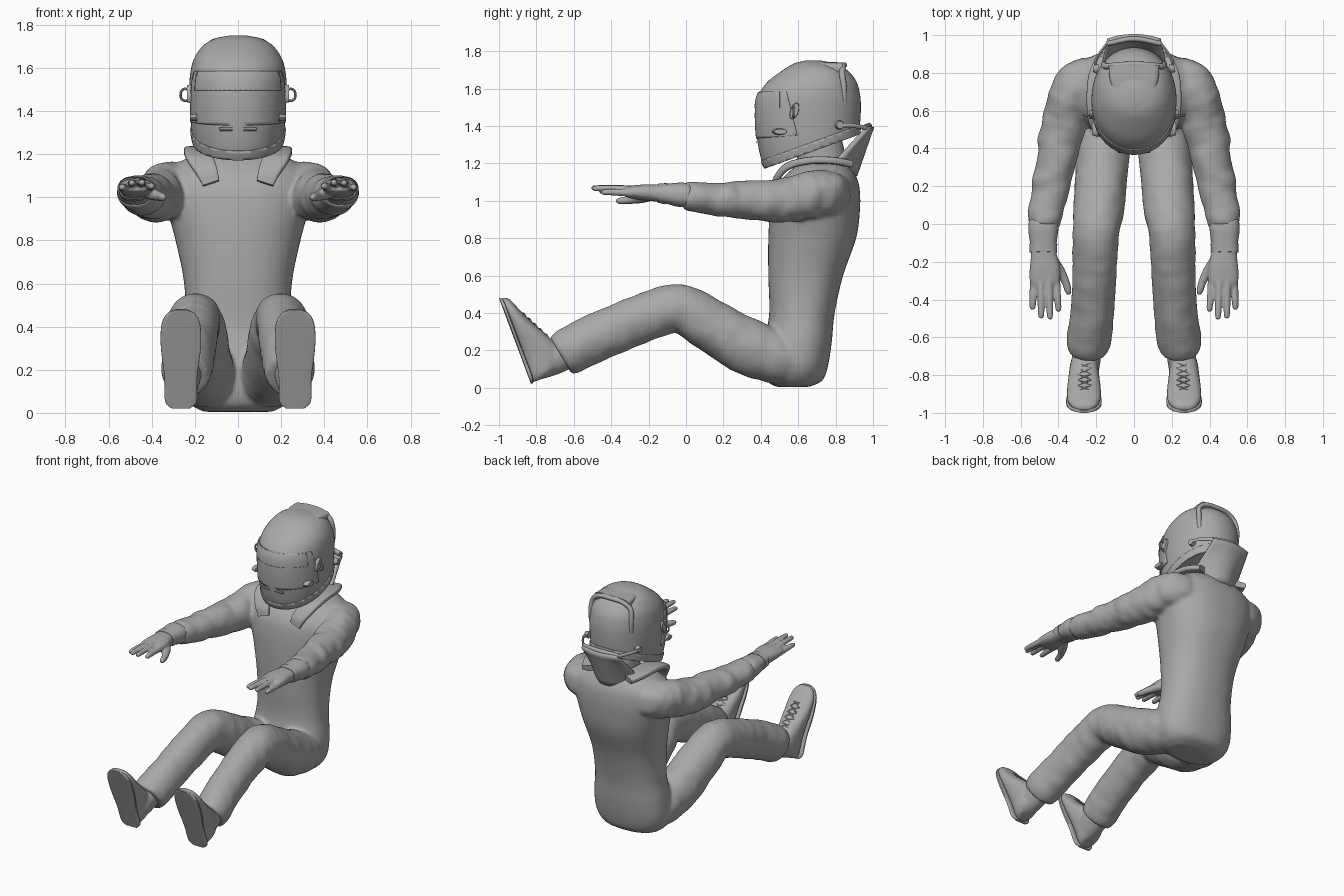
import bpy, bmesh, math
from mathutils import Vector, noise

cube = bpy.data.objects.get("Cube")
if cube:
    bpy.data.objects.remove(cube)

grey = bpy.data.materials.new("plain_grey")
grey.use_nodes = True
GREY = (0.4, 0.4, 0.4, 1)
grey.diffuse_color = GREY
grey.node_tree.nodes["Principled BSDF"].inputs["Base Color"].default_value = GREY
X, Y, Z = Vector((1, 0, 0)), Vector((0, 1, 0)), Vector((0, 0, 1))


def spline(rows, steps):
    """Catmull-Rom interpolation through rows of numbers."""
    rows = [Vector(r) for r in rows]
    pts = [2 * rows[0] - rows[1]] + rows + [2 * rows[-1] - rows[-2]]
    out = []
    for i in range(1, len(pts) - 2):
        a, b, c, d = pts[i - 1:i + 3]
        for k in range(steps):
            t = k / steps
            out.append(0.5 * (2 * b + (c - a) * t + (2 * a - 5 * b + 4 * c - d) * t ** 2
                              + (3 * b - a - 3 * c + d) * t ** 3))
    return out + [rows[-1]]


def tube(bm, rows, ref=X, axis=None, side=1, sides=32, steps=5, power=2.0, folds=0.0):
    """Capped loft through rows of x, y, z, radius along ref, other radius."""
    rows = spline(rows, steps)
    centres = [Vector(r[:3]) for r in rows]
    rings = []
    for i, r in enumerate(rows):
        t = axis or (centres[min(i + 1, len(rows) - 1)] - centres[max(i - 1, 0)]).normalized()
        a = (ref - t * ref.dot(t)).normalized()
        b = t.cross(a)
        ring = []
        for k in range(sides):
            c, s = math.cos(math.tau * k / sides), math.sin(math.tau * k / sides)
            c = math.copysign(abs(c) ** (2 / power), c)
            s = math.copysign(abs(s) ** (2 / power), s)
            off = a * c * r[3] + b * s * r[4]
            p = centres[i] + off
            if folds:
                p += off * folds * noise.noise(Vector((p.x * 7, p.y * 17, p.z * 9)))
            ring.append(bm.verts.new((p.x * side, p.y, p.z)))
        rings.append(ring)
    faces = [bm.faces.new(rings[0]), bm.faces.new(rings[-1][::-1])]
    for lo, hi in zip(rings, rings[1:]):
        for k in range(sides):
            j = (k + 1) % sides
            faces.append(bm.faces.new((lo[k], lo[j], hi[j], hi[k])))
    bmesh.ops.recalc_face_normals(bm, faces=faces)


def finish(name, bm, angle=40, voxel=0, thick=0):
    mesh = bpy.data.meshes.new(name)
    bm.to_mesh(mesh)
    bm.free()
    ob = bpy.data.objects.new(name, mesh)
    bpy.context.collection.objects.link(ob)
    mesh.materials.append(grey)
    if voxel:
        rm = ob.modifiers.new("blend", 'REMESH')
        rm.mode, rm.voxel_size, rm.use_smooth_shade = 'VOXEL', voxel, True
        sm = ob.modifiers.new("soften", 'SMOOTH')
        sm.factor, sm.iterations = 0.5, 6
    if thick:
        ob.modifiers.new("thickness", 'SOLIDIFY').thickness = thick
    bpy.ops.object.select_all(action='DESELECT')
    ob.select_set(True)
    bpy.context.view_layer.objects.active = ob
    bpy.ops.object.shade_smooth_by_angle(angle=math.radians(angle))
    return ob


def part(name, rows, **kw):
    bm = bmesh.new()
    tube(bm, rows, **kw)
    return finish(name, bm)


# One-piece suit: torso, sleeves and trouser legs blended together
suit = bmesh.new()
torso = [(0, .57, .005, .16, .09), (0, .58, .04, .22, .15), (0, .585, .12, .265, .175),
         (0, .6, .25, .265, .18), (0, .62, .4, .245, .175), (0, .64, .6, .25, .2),
         (0, .675, .8, .29, .235), (0, .69, .95, .33, .24), (0, .7, 1.05, .34, .23),
         (0, .715, 1.12, .32, .2), (0, .73, 1.18, .24, .15), (0, .74, 1.21, .15, .11)]
tube(suit, torso, axis=Z, sides=48, power=2.3)
arm = [(.2, .78, 1.05, .11, .1), (.28, .755, 1.045, .12, .125), (.34, .66, 1.03, .125, .115),
       (.378, .5, 1.0, .117, .118), (.42, .3, 1.005, .1, .105), (.45, .15, 1.01, .09, .098),
       (.47, .03, 1.025, .078, .093), (.475, -.01, 1.028, .07, .085)]
leg = [(.12, .64, .15, .12, .12), (.15, .47, .17, .14, .145), (.17, .3, .235, .14, .15),
       (.185, .1, .355, .135, .138), (.2, -.04, .425, .125, .13), (.205, -.18, .39, .12, .13),
       (.213, -.33, .335, .115, .13), (.225, -.5, .26, .115, .128), (.238, -.62, .2, .118, .125),
       (.24, -.67, .17, .105, .115)]
for s in (1, -1):
    tube(suit, arm, ref=Z, side=s, folds=.13)
    tube(suit, leg, side=s, folds=.06)
finish("suit", suit, voxel=.012)

part("neck", [(0, .73, 1.12, .12, .13), (0, .72, 1.25, .11, .13), (0, .69, 1.38, .11, .13)], axis=Z)

# Helmet shell, trimmed by sloping planes
helmet_rows = [(1.12, .46, .88, .17), (1.2, .41, .9, .195), (1.3, .385, .92, .215),
               (1.4, .375, .93, .222), (1.5, .375, .935, .225), (1.57, .39, .93, .222),
               (1.64, .44, .91, .205), (1.7, .52, .86, .165), (1.735, .58, .79, .11),
               (1.75, .64, .72, .04)]


def shell(name, grow, cuts, cap=False, thick=0):
    """Helmet surface grown outward, keeping the side each cut normal points to."""
    bm = bmesh.new()
    tube(bm, [(0, (f + b) / 2, z, w + grow, (b - f) / 2 + grow) for z, f, b, w in helmet_rows],
         axis=Z, sides=64, steps=6, power=2.1)
    for co, no in cuts:
        geom = bm.verts[:] + bm.edges[:] + bm.faces[:]
        cut = bmesh.ops.bisect_plane(bm, geom=geom, plane_co=co, plane_no=no, clear_inner=True)
        if cap:
            bmesh.ops.holes_fill(bm, edges=[e for e in cut["geom_cut"] if isinstance(e, bmesh.types.BMEdge)])
    return finish(name, bm, thick=thick)


up = Vector((0, -.36, 1))
chin = Vector((0, .43, 1.175))
shell("helmet", 0, [(chin, up)], cap=True)
shell("helmet_rim", .006, [(chin, up), (chin + Z * .05, -up)], thick=.008)
shell("visor", .006, [((0, .4, 1.335), (0, -.08, 1)), ((0, .4, 1.585), (0, 0, -1)),
                      ((0, .57, 1.45), (0, -1, -.25))], thick=.008)
shell("visor_strip", .009, [((0, .4, 1.5), Z), ((0, .4, 1.583), -Z), ((0, .5, 1.45), -Y)], thick=.005)

# Rear spoiler on the helmet
part("spoiler_ramp", [(0, .64, 1.715, .08, .025), (0, .75, 1.71, .125, .032),
                      (0, .838, 1.705, .135, .035)], axis=Y, power=4)
half = [(.155, .845, 1.52), (.16, .845, 1.6), (.148, .835, 1.68), (.09, .84, 1.718)]
lip = half + [(0, .845, 1.725)] + [(-x, y, z) for x, y, z in reversed(half)]
part("spoiler_lip", [p + (.016, .016) for p in lip], ref=Y, sides=10)

# Chin vents
for x in (-.055, .055):
    part("chin_vent", [(x - .03, .384, 1.315, .008, .008), (x + .03, .384, 1.315, .008, .008)],
         ref=Z, sides=8)

# Neck restraint: tall curved collar
bm = bmesh.new()
N, M = 16, 8
grid = [[bm.verts.new((u * (.17 - .035 * v), .895 + .09 * v - (.15 * (1 - v) + .02) * u * u, 1.14 + .26 * v))
         for u in (2 * i / N - 1 for i in range(N + 1))] for v in (j / M for j in range(M + 1))]
for j in range(M):
    for i in range(N):
        bm.faces.new((grid[j][i], grid[j][i + 1], grid[j + 1][i + 1], grid[j + 1][i]))
finish("restraint_collar", bm, thick=.022)
part("collar_top_bar", [(-.14, .955, 1.39, .018, .014), (0, .98, 1.4, .018, .014),
                        (.14, .955, 1.39, .018, .014)], ref=Z, sides=12)

yoke = [(.125, .468, 1.065, .04, .014), (.145, .485, 1.12, .05, .018), (.178, .545, 1.185, .062, .02),
        (.185, .66, 1.215, .066, .02), (.175, .78, 1.215, .066, .02), (.14, .87, 1.2, .06, .02)]
foot_dir, foot_up = Vector((0, -.35, .937)), Vector((0, .937, .35))
heel = Vector((.265, -.825, .022))


def foot_row(s, thick, width, lift=0):
    c = heel + foot_dir * s + foot_up * (lift + thick / 2)
    return (*c, width, thick / 2)


for s, label in ((1, "left"), (-1, "right")):
    part(label + "_yoke", yoke, side=s, power=4)
    part(label + "_tether", [(.195, .8, 1.40, .012, .008), (.2, .87, 1.405, .012, .008),
                             (.135, .965, 1.39, .012, .008)], ref=Z, side=s, sides=10)
    part(label + "_tether_post", [(.19, .82, 1.405, .025, .025), (.215, .825, 1.405, .02, .02)],
         side=s, ref=Z, sides=16)
    # Visor hinge, catch and pull loop
    part(label + "_hinge", [(.205, .58, 1.48, .05, .024), (.236, .58, 1.48, .042, .02)],
         side=s, ref=Vector((0, .35, 1)), axis=X, sides=20)
    part(label + "_visor_catch", [(.19, .5, 1.37, .018, .04), (.222, .505, 1.37, .014, .034)],
         side=s, ref=Z, axis=X, sides=16)
    loop = [(.245 + .022 * math.cos(a), .575, 1.475 + .028 * math.sin(a), .006, .006)
            for a in (math.tau * k / 12 for k in range(13))]
    part(label + "_visor_loop", loop, ref=Y, side=s, sides=8, steps=2)

    # Glove: gauntlet, palm, fingers and thumb
    glove = bmesh.new()
    tube(glove, [(.478, .02, 1.03, .062, .078), (.48, -.03, 1.032, .066, .08), (.48, -.1, 1.038, .054, .071),
                 (.478, -.16, 1.042, .046, .068), (.472, -.23, 1.045, .042, .08),
                 (.472, -.3, 1.047, .033, .08), (.472, -.335, 1.05, .02, .07)], ref=Z, side=s, power=2.4)
    for x0, x1, y1, z in ((.412, .4, -.465, 1.045), (.452, .445, -.505, 1.062),
                          (.493, .492, -.5, 1.06), (.53, .537, -.455, 1.04)):
        tube(glove, [(x0, -.28, z, .02, .021), (x0 * .4 + x1 * .6, -.39, z + .006, .018, .019),
                     (x1, y1 + .015, z + .006, .015, .016), (x1, y1, z + .005, .007, .007)],
             ref=Z, side=s, sides=16)
    tube(glove, [(.44, -.18, 1.03, .03, .03), (.4, -.24, 1.015, .028, .03), (.365, -.3, 1.005, .022, .022),
                 (.348, -.355, 1.0, .018, .018), (.343, -.375, 1.0, .008, .008)], ref=Z, side=s, sides=16)
    finish(label + "_glove", glove, voxel=.006)
    part(label + "_glove_strap", [(.48, -.105, 1.038, .057, .074), (.48, -.15, 1.041, .051, .072)],
         ref=Z, side=s, power=2.4)

    # Shoe: rounded upper with ankle, flat sole, crossed laces
    shoe = bmesh.new()
    tube(shoe, [foot_row(.005, .1, .045), foot_row(.04, .165, .07), foot_row(.13, .2, .076),
                foot_row(.22, .165, .083), foot_row(.31, .115, .09), foot_row(.4, .075, .088),
                foot_row(.46, .05, .065), foot_row(.482, .03, .03)], axis=foot_dir, side=s, power=2.4)
    tube(shoe, [(.26, -.8, .12, .07, .08), (.253, -.72, .155, .076, .09), (.245, -.62, .2, .08, .09)], side=s)
    finish(label + "_shoe", shoe, voxel=.009)
    part(label + "_sole", [foot_row(0, .012, .045, -.004), foot_row(.035, .022, .074, -.004),
                           foot_row(.15, .022, .076, -.004), foot_row(.3, .022, .093, -.004),
                           foot_row(.41, .022, .09, -.004), foot_row(.465, .02, .064, -.004),
                           foot_row(.488, .012, .025, -.004)], axis=foot_dir, side=s, power=5)
    for k in range(5):
        y, z = -.735 - .03 * k, .262 + .028 * k
        for d in (-1, 1):
            part(label + "_lace", [(.262 - .035 * d, y, z, .005, .005), (.262, y - .012, z + .022, .005, .005),
                                   (.262 + .035 * d, y - .028, z + .026, .005, .005)], ref=Z, side=s, sides=6)
